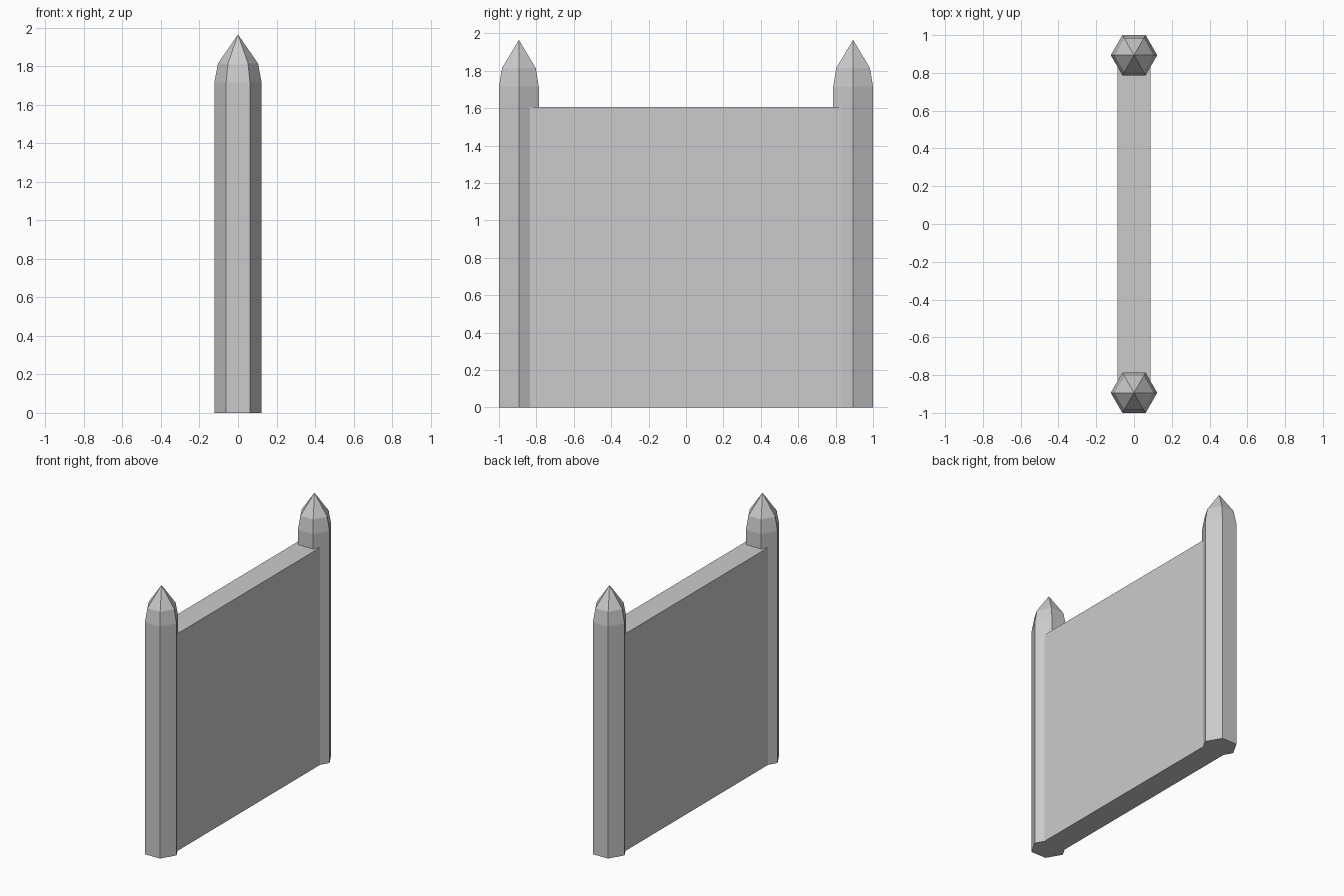
import bpy, bmesh, math

if "Cube" in bpy.data.objects:
    bpy.data.objects.remove(bpy.data.objects["Cube"])


def make_object(name, bm):
    bmesh.ops.recalc_face_normals(bm, faces=bm.faces)
    mesh = bpy.data.meshes.new(name)
    bm.to_mesh(mesh)
    bm.free()
    obj = bpy.data.objects.new(name, mesh)
    bpy.context.collection.objects.link(obj)
    return obj


def post(name, y):
    # Six-sided post lofted through its profile rings, closed by a point
    bm = bmesh.new()
    rings = []
    for r, z in [(0.123, 0), (0.123, 1.715), (0.104, 1.815)]:
        rings.append([bm.verts.new((r * math.cos(i * math.pi / 3),
                                    y + r * math.sin(i * math.pi / 3), z))
                      for i in range(6)])
    tip = bm.verts.new((0, y, 1.965))
    bm.faces.new(rings[0])
    for i in range(6):
        j = (i + 1) % 6
        for low, high in zip(rings, rings[1:]):
            bm.faces.new((low[i], low[j], high[j], high[i]))
        bm.faces.new((rings[-1][i], rings[-1][j], tip))
    return make_object(name, bm)


# Pointed end posts
post("front_post", -0.8935)
post("back_post", 0.8935)

# Flat wall panel between the posts
bm = bmesh.new()
bmesh.ops.create_cube(bm, size=1)
for v in bm.verts:
    v.co = (v.co.x * 0.176, v.co.y * 1.67, (v.co.z + 0.5) * 1.606)
make_object("wall_panel", bm)
